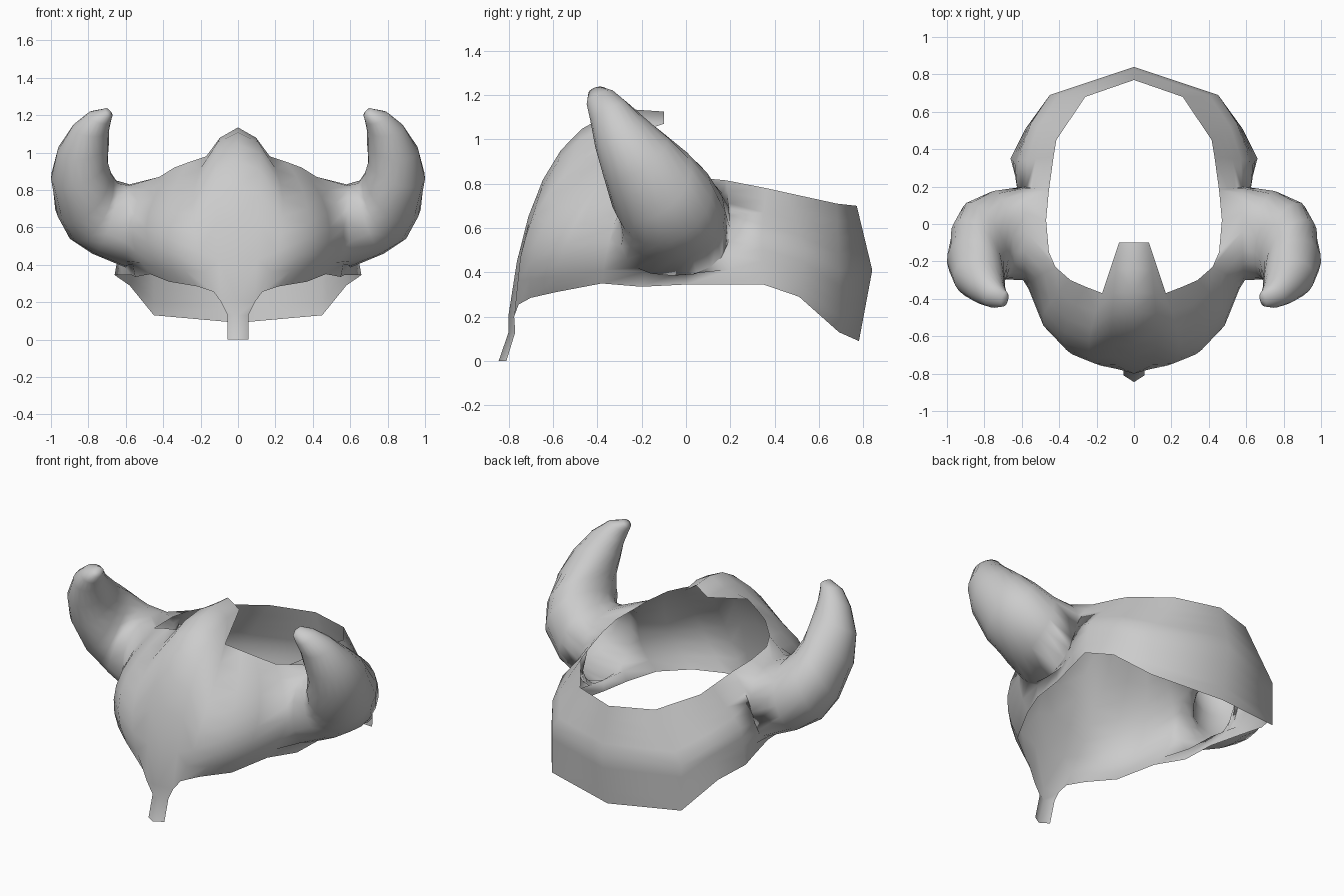
import bpy
import bmesh
import math
from mathutils import Vector

cube = bpy.data.objects.get("Cube")
if cube:
    bpy.data.objects.remove(cube)

metal = bpy.data.materials.new("grey_metal")
metal.use_nodes = True
grey = (0.6, 0.6, 0.6, 1.0)
metal.diffuse_color = grey
metal.node_tree.nodes["Principled BSDF"].inputs["Base Color"].default_value = grey

# Ribs of the left half, from front centre to back centre: lower rim, belly, upper rim
RIBS = [
    ((0, -.8, .21), (0, -.565, .95), (0, -.1, 1.125)),
    ((.09, -.775, .2), (.12, -.575, .905), (.08, -.1, 1.07)),
    ((.13, -.755, .255), (.24, -.68, .66), (.17, -.37, .98)),
    ((.22, -.7, .285), (.375, -.635, .62), (.26, -.335, .95)),
    ((.37, -.59, .31), (.49, -.51, .6), (.34, -.3, .92)),
    ((.47, -.38, .35), (.565, -.33, .6), (.42, -.23, .87)),
    ((.55, -.2, .335), (.56, -.15, .6), (.455, -.15, .84)),
    ((.57, 0, .345), (.57, 0, .6), (.47, .02, .83)),
    ((.62, .2, .345), (.6, .2, .6), (.455, .18, .815)),
    ((.66, .35, .345), (.62, .34, .56), (.43, .36, .78)),
    ((.58, .51, .29), (.55, .54, .5), (.415, .45, .76)),
    ((.45, .69, .13), (.45, .69, .41), (.26, .68, .71)),
    ((0, .78, .09), (0, .84, .41), (0, .77, .7)),
]
ROWS = 8
FIRST_FLAT_RIB = 9          # ribs behind the horn have one bend, not a curve
HORN_RIBS = range(5, 8)
HORN_ROWS = range(1, ROWS)

# Horn sections, root to tip: inner point, outer point, half width
HORN = [
    ((.58, -.05, .83), (.6, -.05, .385), .25),
    ((.65, -.07, .85), (.78, -.05, .46), .24),
    ((.685, -.12, .9), (.9, -.06, .54), .23),
    ((.695, -.19, .94), (.965, -.12, .66), .215),
    ((.695, -.25, .98), (1, -.205, .86), .17),
    ((.69, -.305, 1.05), (.965, -.29, 1.01), .13),
    ((.69, -.355, 1.115), (.885, -.345, 1.14), .092),
    ((.68, -.385, 1.165), (.8, -.39, 1.21), .067),
    ((.672, -.4, 1.195), (.71, -.405, 1.235), .04),
]


def rib_point(rib, t, flat):
    """Point along a rib, either bent at the belly or on a parabola."""
    low, mid, top = (Vector(p) for p in rib)
    if flat:
        return low.lerp(mid, 2 * t) if t < 0.5 else mid.lerp(top, 2 * t - 1)
    return low * (1 - t) * (1 - 2 * t) + mid * 4 * t * (1 - t) + top * t * (2 * t - 1)


def squared(value, power):
    """Swell a sine or cosine so that a round section becomes boxier."""
    return math.copysign(abs(value) ** power, value)


def strip(bm, lower, upper):
    """Faces between two rows of vertices."""
    for k in range(len(lower) - 1):
        bm.faces.new((lower[k], lower[k + 1], upper[k + 1], upper[k]))


def build_bowl(bm):
    """Open shell with a gap at the horn root; returns its vertex grid."""
    grid = [[bm.verts.new(rib_point(rib, j / ROWS, i >= FIRST_FLAT_RIB))
             for j in range(ROWS + 1)] for i, rib in enumerate(RIBS)]
    for i in range(len(RIBS) - 1):
        for j in range(ROWS):
            if i in HORN_RIBS and j in HORN_ROWS:
                continue
            bm.faces.new((grid[i][j], grid[i + 1][j], grid[i + 1][j + 1], grid[i][j + 1]))
    return grid


def build_nose_guard(bm, grid):
    """Folded strip hanging from the front of the lower rim."""
    upper = [grid[0][0], grid[1][0]]
    for centre, edge in (((0, -.8, .13), (.055, -.77, .13)), ((0, -.845, 0), (.055, -.81, 0))):
        lower = [bm.verts.new(centre), bm.verts.new(edge)]
        strip(bm, lower, upper)
        upper = lower


def build_horn(bm, grid):
    """Hollow curved horn grown out of the gap in the bowl."""
    a, b = HORN_RIBS.start, HORN_RIBS.stop
    lo, hi = HORN_ROWS.start, HORN_ROWS.stop
    gap = ([grid[i][lo] for i in range(a, b)] + [grid[b][j] for j in range(lo, hi)]
           + [grid[i][hi] for i in range(b, a, -1)] + [grid[a][j] for j in range(hi, lo, -1)])
    count = len(gap)
    middle = sum((v.co for v in gap), Vector()) / count
    # even spacing, lined up with the first corner of the gap
    start = math.atan2(gap[0].co.z - middle.z, gap[0].co.y - middle.y)
    angles = [start + math.tau * k / count for k in range(count)]
    path = [middle] + [(Vector(p) + Vector(q)) / 2 for p, q, w in HORN]
    previous = gap
    for k, (inner, outer, width) in enumerate(HORN, 1):
        tangent = path[min(k + 1, len(path) - 1)] - path[k - 1]
        up = (Vector(inner) - Vector(outer)) / 2
        side = up.cross(tangent).normalized() * width
        power = 0.75 if k == 1 else 0.9 if k == 2 else 1
        ring = [bm.verts.new(path[k] + side * squared(math.cos(t), power)
                             + up * squared(math.sin(t), power)) for t in angles]
        strip(bm, previous + previous[:1], ring + ring[:1])
        previous = ring
    tip = bm.verts.new(path[-1] + tangent.normalized() * 0.012)
    for k in range(count):
        bm.faces.new((previous[k], previous[(k + 1) % count], tip))


bm = bmesh.new()
bowl = build_bowl(bm)
build_nose_guard(bm, bowl)
build_horn(bm, bowl)
mesh = bpy.data.meshes.new("horned_helmet")
bm.to_mesh(mesh)
bm.free()
mesh.materials.append(metal)
mesh.polygons.foreach_set("use_smooth", [True] * len(mesh.polygons))

helmet = bpy.data.objects.new("horned_helmet", mesh)
bpy.context.collection.objects.link(helmet)

# Right half
mirror = helmet.modifiers.new("mirror", "MIRROR")
mirror.use_clip = True
mirror.merge_threshold = 0.001
